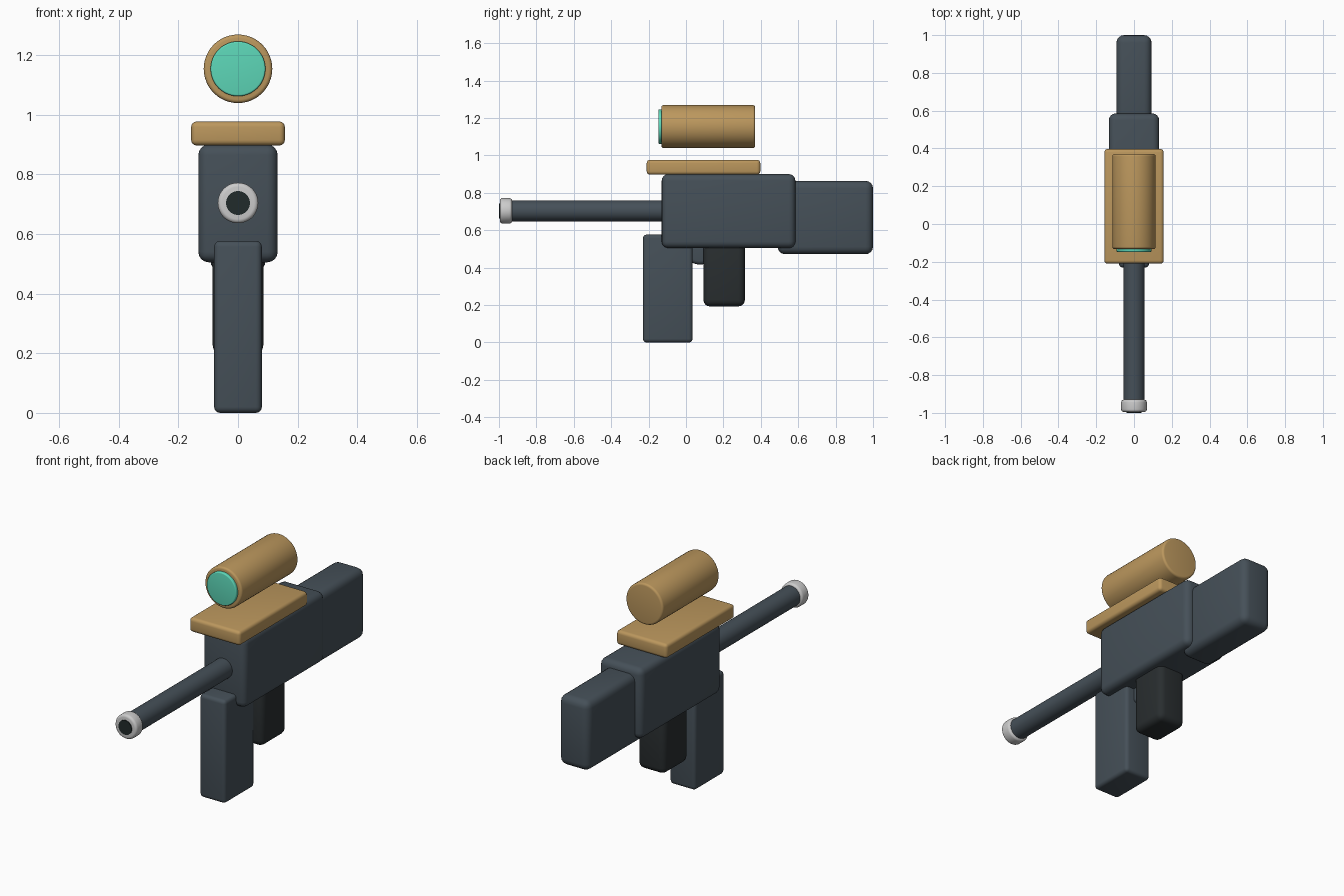
import bpy
from math import radians

if "Cube" in bpy.data.objects:
    bpy.data.objects.remove(bpy.data.objects["Cube"])


def material(name, rgb):
    m = bpy.data.materials.new(name)
    m.diffuse_color = (*rgb, 1)
    m.use_nodes = True
    m.node_tree.nodes["Principled BSDF"].inputs["Base Color"].default_value = m.diffuse_color
    return m


SLATE = material("slate", (0.060, 0.080, 0.098))
DARK = material("dark", (0.022, 0.027, 0.029))
TAN = material("tan", (0.50, 0.31, 0.11))
SILVER = material("silver", (0.55, 0.58, 0.58))
TEAL = material("teal", (0.11, 0.68, 0.48))
BLACK = material("bore_dark", (0.015, 0.024, 0.024))


def finish(ob, name, mat, bevel):
    """Name, colour, round the edges and smooth a part."""
    ob.name = name
    ob.data.materials.append(mat)
    bpy.ops.object.transform_apply(location=False, rotation=True, scale=True)
    if bevel:
        b = ob.modifiers.new("rounding", "BEVEL")
        b.width = bevel
        b.segments = 4
        b.limit_method = "ANGLE"
        b.angle_limit = radians(40)
        bpy.ops.object.modifier_apply(modifier=b.name)
    bpy.ops.object.shade_smooth_by_angle(angle=radians(35))


def box(name, half_x, y, z, bevel, mat):
    """Rounded block centred on x, spanning the y and z ranges."""
    bpy.ops.mesh.primitive_cube_add(size=1, location=(0, sum(y) / 2, sum(z) / 2))
    ob = bpy.context.object
    ob.scale = (2 * half_x, y[1] - y[0], z[1] - z[0])
    finish(ob, name, mat, bevel)


def tube(name, radius, y, z, bevel, mat):
    """Cylinder lying along y."""
    bpy.ops.mesh.primitive_cylinder_add(vertices=48, radius=radius, depth=y[1] - y[0],
                                        location=(0, sum(y) / 2, z),
                                        rotation=(radians(90), 0, 0))
    finish(bpy.context.object, name, mat, bevel)


# Body, stock, magazine and grip
box("receiver", 0.133, (-0.13, 0.585), (0.505, 0.90), 0.035, SLATE)
box("stock", 0.093, (0.49, 1.0), (0.472, 0.864), 0.04, SLATE)
box("magazine", 0.08, (-0.23, 0.035), (0.0, 0.577), 0.02, SLATE)
box("grip", 0.085, (0.093, 0.315), (0.193, 0.55), 0.035, DARK)

# Trigger guard: rounded disc half sunk in the receiver
bpy.ops.mesh.primitive_cylinder_add(vertices=48, radius=0.1, depth=0.06,
                                    location=(0, 0.075, 0.517), rotation=(0, radians(90), 0))
finish(bpy.context.object, "trigger_guard", SLATE, 0.02)

# Barrel, muzzle ring and dark bore
tube("barrel", 0.056, (-0.95, -0.08), 0.704, 0, SLATE)
tube("muzzle", 0.068, (-0.995, -0.93), 0.704, 0.014, SILVER)
tube("bore", 0.04, (-1.0, -0.96), 0.704, 0, BLACK)

# Mounting rail, scope and lens
box("rail", 0.157, (-0.21, 0.397), (0.897, 0.977), 0.018, TAN)
tube("scope", 0.115, (-0.132, 0.37), 1.154, 0.012, TAN)
tube("lens", 0.092, (-0.148, -0.12), 1.154, 0.006, TEAL)
